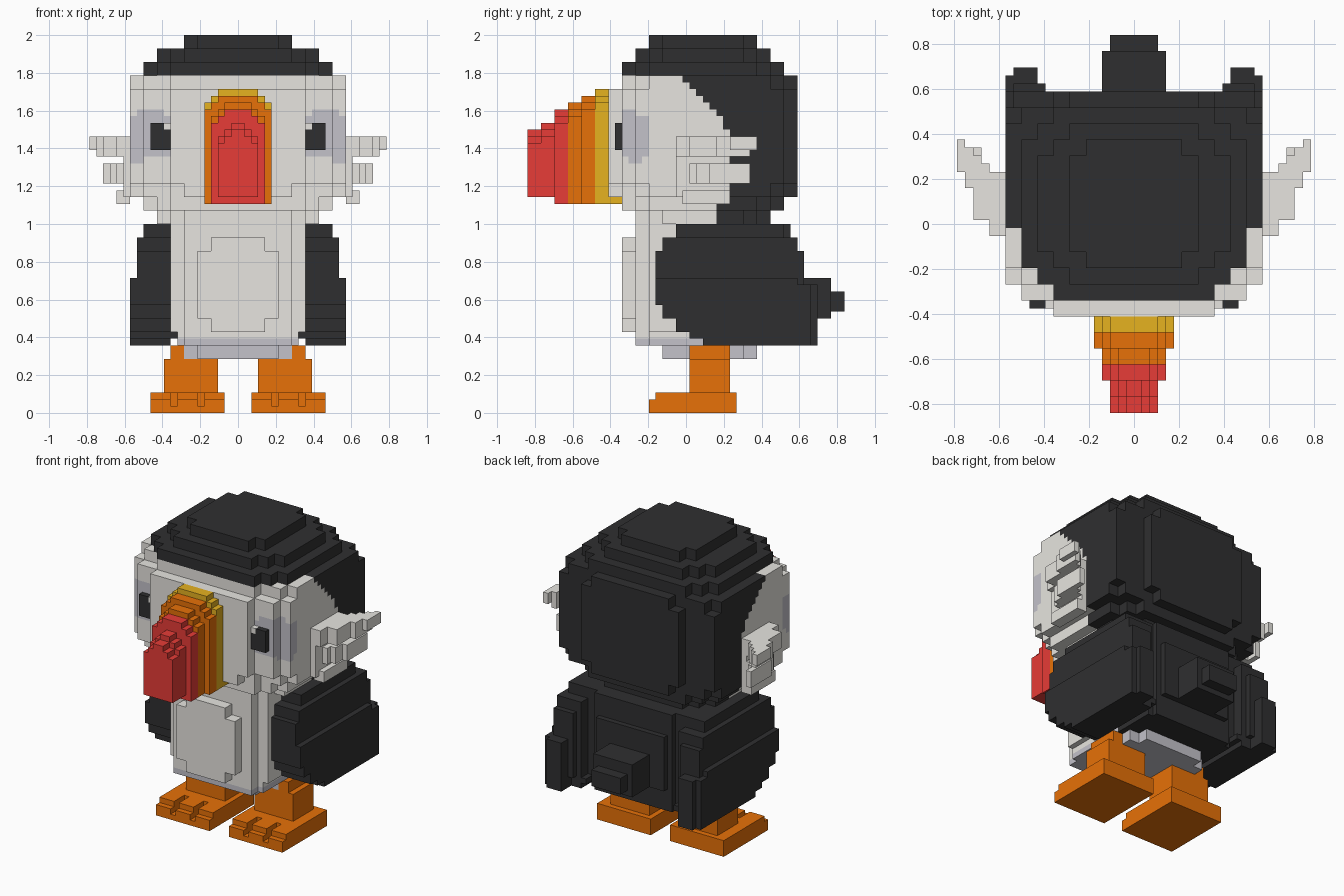
import bpy
import bmesh
from mathutils import Vector

if "Cube" in bpy.data.objects:
    bpy.data.objects.remove(bpy.data.objects["Cube"], do_unlink=True)

UNIT = 2 / 56      # edge of one block
Y_MID = 23.5       # block row that lies on y = 0


def material(name, rgb):
    """Flat material from display colour values."""
    linear = [((c / 255 + 0.055) / 1.055) ** 2.4 for c in rgb]
    mat = bpy.data.materials.new(name)
    mat.use_nodes = True
    mat.diffuse_color = (*linear, 1)
    mat.node_tree.nodes["Principled BSDF"].inputs["Base Color"].default_value = (*linear, 1)
    return mat


WHITE = material("warm white", (231, 229, 224))
BLACK = material("charcoal", (47, 47, 48))
GREY = material("lavender grey", (195, 194, 202))
ORANGE = material("orange", (234, 114, 8))
YELLOW = material("mustard yellow", (230, 178, 32))
RED = material("coral red", (231, 60, 55))


def mid(half, y0, y1, z0, z1):
    """Block run centred across the model."""
    return (-half, half, y0, y1, z0, z1)


def rounded(half, y0, y1, z0, z1):
    """Centred slab with stepped corners."""
    return [mid(half - s, y0 + 4 - s, y1 - 4 + s, z0, z1) for s in (0, 2, 4)]


def face_corners(cell, axis, side):
    """Four corners of one side of a block, wound outwards."""
    u, v = (axis + 1) % 3, (axis + 2) % 3
    corners = []
    for du, dv in ((0, 0), (1, 0), (1, 1), (0, 1)):
        p = list(cell)
        p[axis] += side
        p[u] += du
        p[v] += dv
        corners.append(tuple(p))
    return corners if side else corners[::-1]


def part(name, boxes, mats, rule=lambda x, y, z: 0, mirror=False):
    """Join block runs into one stepped solid, coloured by rule."""
    cells = set()
    for x0, x1, y0, y1, z0, z1 in boxes:
        cells |= {(-x - 1 if mirror else x, y, z) for x in range(x0, x1)
                  for y in range(y0, y1) for z in range(z0, z1)}
    bm = bmesh.new()
    verts = {}
    for cell in sorted(cells):
        for axis in range(3):
            for side in (0, 1):
                beside = list(cell)
                beside[axis] += 2 * side - 1
                if tuple(beside) in cells:
                    continue
                loop = []
                for p in face_corners(cell, axis, side):
                    if p not in verts:
                        verts[p] = bm.verts.new(Vector((p[0], p[1] - Y_MID, p[2])) * UNIT)
                    loop.append(verts[p])
                bm.faces.new(loop).material_index = rule(*cell)
    # merge flat areas of one colour
    bmesh.ops.dissolve_limit(bm, angle_limit=0.01, verts=bm.verts[:], edges=bm.edges[:],
                             delimit={'MATERIAL'})
    mesh = bpy.data.meshes.new(name)
    bm.to_mesh(mesh)
    bm.free()
    for mat in mats:
        mesh.materials.append(mat)
    obj = bpy.data.objects.new(name, mesh)
    bpy.context.collection.objects.link(obj)


def pair(name, boxes, mat):
    part(name + "_left", boxes, [mat])
    part(name + "_right", boxes, [mat], mirror=True)


# Head: stepped round block, dark crown and nape, grey patches by the eyes
def head_colour(x, y, z):
    across = abs(x + 0.5)
    nape = min(30, 23 + (49 - z) * 0.85) if z >= 32 else 28
    if z >= 50 or y >= nape:
        return 1
    if across > 10 and y < 18 and 38 <= z < 44:
        return 2
    if 11 < across < 15 and y < 18 and z == 44:
        return 2
    return 2 if across > 13 and y in (15, 16) and z == 37 else 0


part("head", rounded(12, 16, 36, 28, 30) + rounded(14, 14, 38, 30, 32) + [
    mid(16, 18, 36, 32, 50),
    mid(14, 16, 38, 32, 50),
    mid(10, 14, 38, 32, 50),
    mid(8, 20, 40, 32, 50),
    mid(16, 16, 38, 34, 48),
    mid(14, 14, 38, 34, 48),
    mid(10, 12, 40, 34, 48),
    mid(8, 12, 40, 32, 48),
] + rounded(14, 14, 38, 50, 52) + rounded(12, 16, 36, 52, 54) + [
    mid(8, 20, 32, 54, 56),
    mid(6, 18, 34, 54, 56),
], [WHITE, BLACK, GREY], head_colour)

# Eyes with a light glint in the upper inner corner
pair("eye", [(10, 13, 13, 14, 39, 42), (11, 13, 13, 14, 42, 43)], BLACK)
pair("eye_glint", [(10, 11, 13, 14, 42, 43)], WHITE)


# Beak: arched slices growing from the tip to the face
def arch(half, y0, y1, z0, top):
    return [mid(half - s, y0, y1, z0, top - 2 + s) for s in range(3)]


part("beak_tip", arch(3, 0, 2, 32, 42) + arch(3, 2, 4, 32, 43) + arch(4, 4, 6, 31, 45), [RED])
part("beak_middle", arch(4, 6, 8, 31, 46) + arch(5, 8, 10, 31, 47), [ORANGE])
part("beak_base", arch(5, 10, 14, 31, 48), [YELLOW])

# Cheek feathers sweeping out and back
pair("cheek_feathers", [
    (16, 17, 22, 30, 32, 40),
    (16, 18, 22, 30, 38, 41),
    (18, 19, 24, 31, 38, 41),
    (19, 20, 24, 32, 38, 41),
    (20, 21, 28, 33, 38, 41),
    (21, 22, 30, 34, 39, 41),
    (16, 18, 24, 30, 34, 37),
    (18, 19, 25, 31, 34, 37),
    (19, 20, 27, 33, 34, 37),
    (16, 18, 23, 30, 31, 33),
], WHITE)


# Body: white chest, dark back, grey underside
def body_colour(x, y, z):
    if z < 10 or (z < 11 and y < 30):
        return 2
    return 1 if y >= 28 else 0


part("body", [
    mid(10, 18, 38, 12, 28),
    mid(9, 18, 38, 10, 28),
    mid(8, 16, 39, 10, 28),
    mid(6, 14, 20, 14, 24),
    mid(4, 14, 20, 12, 26),
    mid(7, 30, 40, 14, 24),
    mid(6, 20, 34, 8, 10),
    mid(8, 24, 32, 8, 10),
], [WHITE, BLACK, GREY], body_colour)

part("tail", [mid(4, 38, 45, 14, 20), mid(3, 38, 47, 15, 18)], [BLACK])

# Folded wings
pair("wing", [
    (10, 14, 22, 38, 26, 28),
    (10, 15, 20, 40, 24, 26),
    (10, 15, 19, 40, 20, 24),
    (11, 15, 30, 41, 12, 24),
    (10, 16, 19, 40, 16, 20),
    (10, 16, 20, 40, 14, 16),
    (10, 16, 22, 40, 12, 14),
    (9, 16, 24, 40, 11, 12),
    (10, 16, 26, 40, 10, 11),
    (12, 16, 38, 42, 10, 19),
    (12, 15, 38, 43, 10, 19),
], BLACK)

# Legs and feet with three toes
pair("leg", [(3, 11, 24, 30, 3, 8), (6, 10, 24, 30, 8, 10)], ORANGE)
toes = [(2, 5), (6, 9), (10, 13)]
pair("foot", [(2, 13, 18, 31, 0, 1), (2, 13, 22, 31, 1, 3)]
     + [(a, b, 18, 22, 1, 2) for a, b in toes]
     + [(a, b, 19, 22, 2, 3) for a, b in toes], ORANGE)
